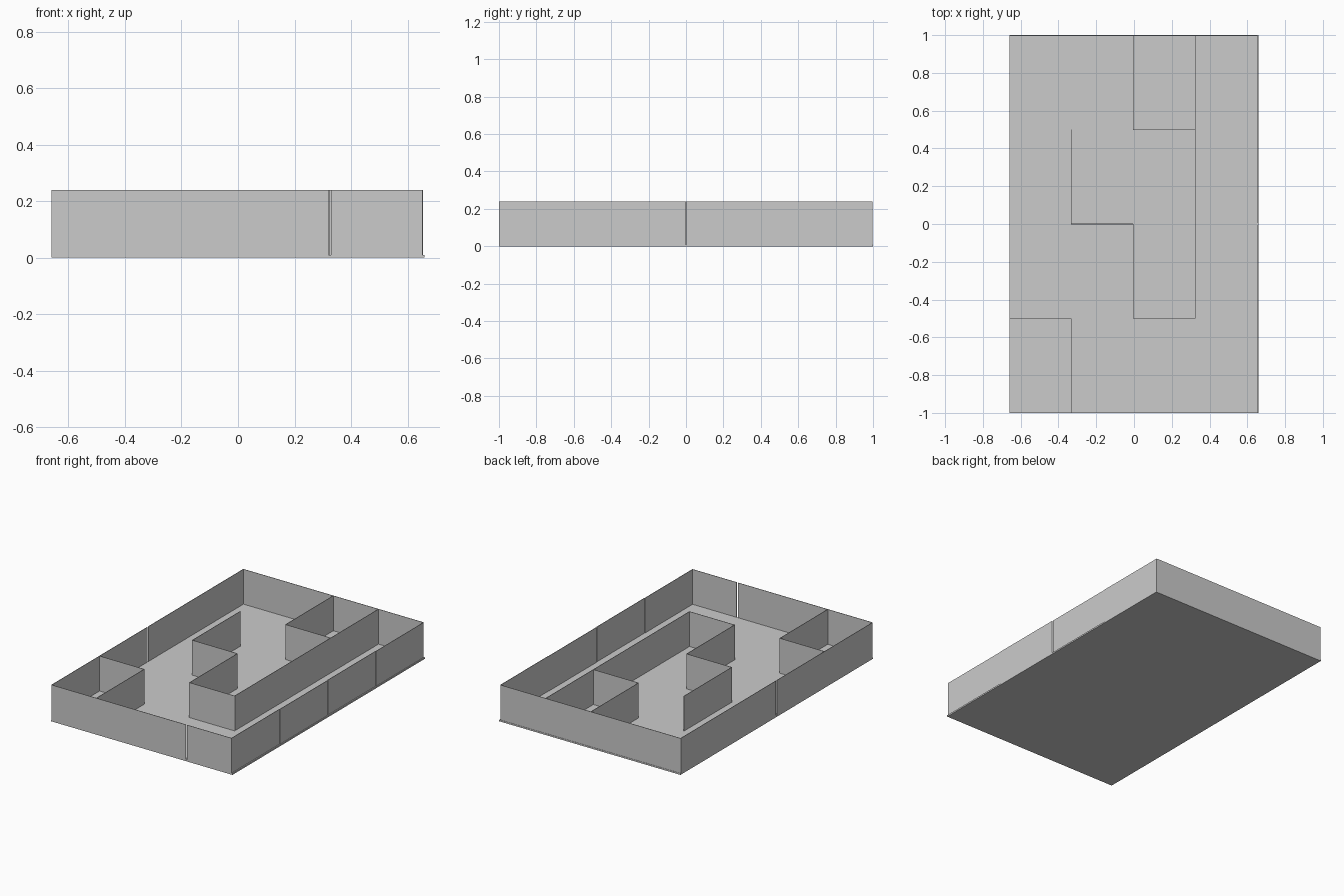
import bpy
import bmesh
from mathutils import Matrix, Vector

if "Cube" in bpy.data.objects:
    bpy.data.objects.remove(bpy.data.objects["Cube"])

FLOOR = 0.01      # slab thickness
TOP = 0.24        # top of the walls
T = 0.003         # wall thickness
GAP = 0.004       # half width of the open joints
XS = [-0.6585, -0.333, -0.004, 0.325, 0.6535]
YS = [-0.9985, -0.5, 0.0, 0.5, 0.9965]


def box(name, lo, hi):
    lo, hi = Vector(lo), Vector(hi)
    bm = bmesh.new()
    bmesh.ops.create_cube(bm, size=1, matrix=Matrix.Translation((lo + hi) / 2)
                          @ Matrix.Diagonal((*(hi - lo), 1)))
    mesh = bpy.data.meshes.new(name)
    bm.to_mesh(mesh)
    bm.free()
    obj = bpy.data.objects.new(name, mesh)
    bpy.context.collection.objects.link(obj)
    return obj


def wall_x(name, y, x0, x1, h=T / 2):
    return box(name, (x0, y - h, FLOOR), (x1, y + h, TOP))


def wall_y(name, x, y0, y1, h=T / 2):
    return box(name, (x - h, y0, FLOOR), (x + h, y1, TOP))


# Floor slab
box("floor", (-0.66, -1, 0), (0.66, 1, FLOOR))

# Front wall panels, with an open joint before the last one
for i in range(4):
    x0 = XS[i] + (GAP if i == 3 else 0)
    x1 = XS[i + 1] - (GAP if i == 2 else 0)
    wall_x("front_wall", YS[0], x0, x1)

# Back wall panels
for a, b in ((0, 1), (1, 3), (3, 4)):
    wall_x("back_wall", YS[4], XS[a], XS[b])

# Left wall panels, open joint at the middle
wall_y("left_wall", XS[0], YS[0], -GAP)
wall_y("left_wall", XS[0], GAP, YS[4])

# Right wall panels, alternately set in a little
for j in range(4):
    y0 = YS[j] + (GAP if j == 2 else 0)
    y1 = YS[j + 1] - (GAP if j == 1 else 0)
    wall_y("right_wall", XS[4] - (0.002 if j % 2 == 0 else 0), y0, y1)

# Inner maze walls along x: (row, first column, last column)
for j, a, b in ((1, 0, 1), (1, 2, 3), (2, 1, 2), (3, 2, 3)):
    wall_x("inner_cross_wall", YS[j], XS[a], XS[b])

# Inner maze walls along y: (column, first row, last row)
for i, a, b in ((1, 0, 1), (1, 2, 3), (2, 1, 2), (2, 3, 4),
                (3, 1, 2), (3, 2, 3), (3, 3, 4)):
    wall_y("inner_long_wall", XS[i], YS[a], YS[b])
